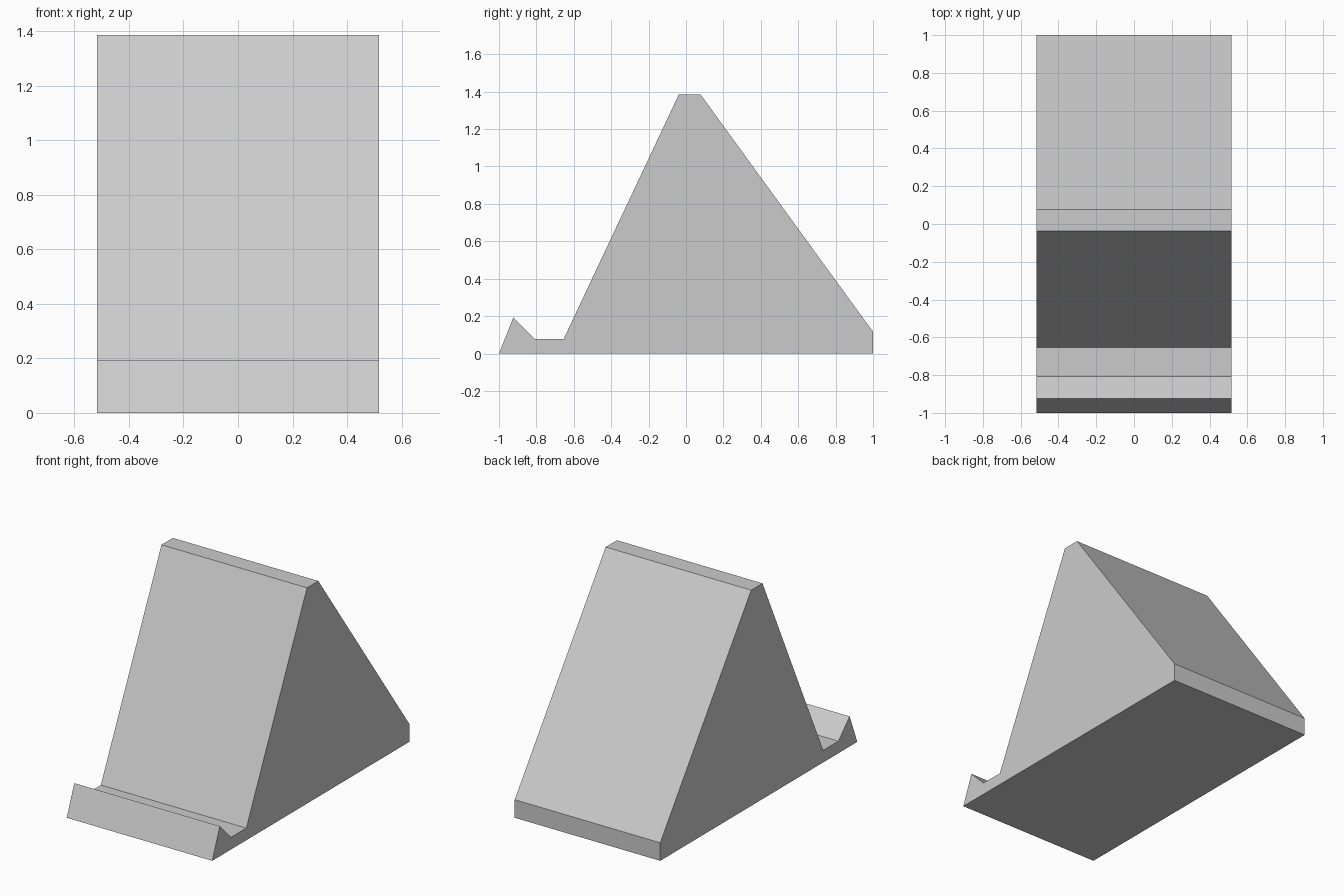
import bpy
import bmesh
from mathutils import Vector

cube = bpy.data.objects.get("Cube")
if cube:
    bpy.data.objects.remove(cube, do_unlink=True)

HALF_WIDTH = 0.517

# Plain grey plastic
grey = bpy.data.materials.new("light_grey")
grey.use_nodes = True
colour = (0.6, 0.6, 0.6, 1)
grey.diffuse_color = colour
grey.node_tree.nodes["Principled BSDF"].inputs["Base Color"].default_value = colour

# Side profile (y, z): front lip, groove, leaning rest, flat top, back slope
profile = [
    (-1.0, 0), (-0.923, 0.193), (-0.808, 0.078), (-0.654, 0.078),
    (-0.038, 1.386), (0.077, 1.386), (1.0, 0.116), (1.0, 0),
]

# Extrude the profile across the full width
bm = bmesh.new()
side = bm.faces.new([bm.verts.new((-HALF_WIDTH, y, z)) for y, z in profile])
result = bmesh.ops.extrude_face_region(bm, geom=[side], use_keep_orig=True)
moved = [v for v in result["geom"] if isinstance(v, bmesh.types.BMVert)]
bmesh.ops.translate(bm, verts=moved, vec=Vector((2 * HALF_WIDTH, 0, 0)))
bmesh.ops.recalc_face_normals(bm, faces=bm.faces)

mesh = bpy.data.meshes.new("wedge_stand")
bm.to_mesh(mesh)
bm.free()
mesh.materials.append(grey)
stand = bpy.data.objects.new("wedge_stand", mesh)
bpy.context.collection.objects.link(stand)
